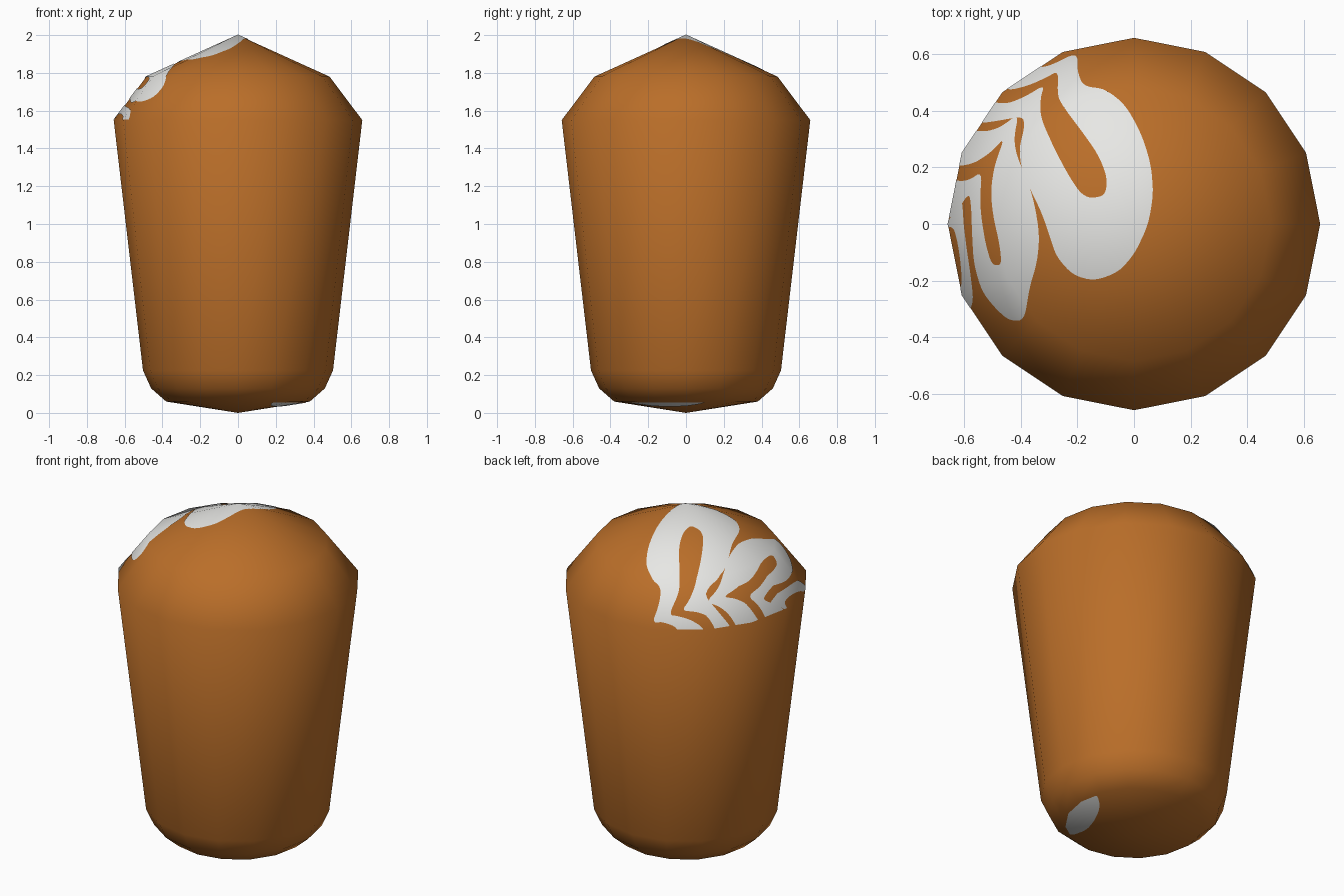
import bpy, bmesh, math

if "Cube" in bpy.data.objects:
    bpy.data.objects.remove(bpy.data.objects["Cube"])

SIDES = 16


def material(name, rgb):
    m = bpy.data.materials.new(name)
    m.diffuse_color = (*rgb, 1)
    m.use_nodes = True
    m.node_tree.nodes["Principled BSDF"].inputs["Base Color"].default_value = m.diffuse_color
    return m


ORANGE = material("burnt orange", (0.49, 0.156, 0.022))
WHITE = material("off white", (0.80, 0.80, 0.78))


def add_object(name, bm, mat):
    bmesh.ops.recalc_face_normals(bm, faces=bm.faces)
    me = bpy.data.meshes.new(name)
    bm.to_mesh(me)
    bm.free()
    ob = bpy.data.objects.new(name, me)
    me.materials.append(mat)
    bpy.context.collection.objects.link(ob)
    return ob


# Body: a 16-sided turned profile (radius, height) closed by two shallow cones
profile = [(0.38, 0.06), (0.46, 0.13), (0.503, 0.225), (0.658, 1.55), (0.485, 1.78)]
bm = bmesh.new()
rings = [[bm.verts.new((r * math.cos(2 * math.pi * i / SIDES),
                        r * math.sin(2 * math.pi * i / SIDES), z))
          for i in range(SIDES)] for r, z in profile]
bottom, top = bm.verts.new((0, 0, 0)), bm.verts.new((0, 0, 2))
for i in range(SIDES):
    j = (i + 1) % SIDES
    for a, b in zip(rings, rings[1:]):
        bm.faces.new((a[i], a[j], b[j], b[i]))
    bm.faces.new((bottom, rings[0][j], rings[0][i]))
    bm.faces.new((top, rings[-1][i], rings[-1][j]))
for f in bm.faces:
    f.smooth = True
body = add_object("body", bm, ORANGE)


def rounded(pts, times=2):
    # corner cutting turns a coarse outline into a soft one
    for _ in range(times):
        out = []
        for p, q in zip(pts, pts[1:] + pts[:1]):
            for t in (0.22, 0.78):
                out.append((p[0] + (q[0] - p[0]) * t, p[1] + (q[1] - p[1]) * t))
        pts = out
    return pts


def painted(name, outline, z0, z1, side):
    """Thin plate on the body surface inside an outline seen from above (in 1/100)."""
    bm = bmesh.new()
    face = bm.faces.new([bm.verts.new((x / 100, y / 100, z0)) for x, y in rounded(outline)])
    new = bmesh.ops.extrude_face_region(bm, geom=[face])["geom"]
    bmesh.ops.translate(bm, verts=[v for v in new if isinstance(v, bmesh.types.BMVert)],
                        vec=(0, 0, z1 - z0))
    cutter = add_object(name + "_cutter", bm, WHITE)
    cutter.hide_render = True
    plate = bpy.data.objects.new(name, body.data.copy())
    bpy.context.collection.objects.link(plate)
    mod = plate.modifiers.new("cut", 'BOOLEAN')
    mod.operation, mod.solver, mod.object = 'INTERSECT', 'EXACT', cutter
    dg = bpy.context.evaluated_depsgraph_get()
    me = bpy.data.meshes.new_from_object(plate.evaluated_get(dg))
    plate.modifiers.clear()
    bpy.data.objects.remove(cutter)
    # keep only the outer skin and lift it slightly
    bm = bmesh.new()
    bm.from_mesh(me)
    bm.normal_update()
    drop = [f for f in bm.faces if f.normal.z * side < 0.3
            or (side < 0 and f.normal.z > -0.9)]
    bmesh.ops.delete(bm, geom=drop, context='FACES')
    bmesh.ops.triangulate(bm, faces=bm.faces)
    bm.normal_update()
    for v, n in [(v, v.normal.copy()) for v in bm.verts]:
        v.co += n * 0.003
    for f in bm.faces:
        f.smooth = True
        f.material_index = 0
    bm.to_mesh(me)
    bm.free()
    me.materials.clear()
    me.materials.append(WHITE)
    plate.data = me
    # shade the plate like the body below it
    dt = plate.modifiers.new("normals", 'DATA_TRANSFER')
    dt.object = body
    dt.use_loop_data = True
    dt.data_types_loops = {'CUSTOM_NORMAL'}
    dt.loop_mapping = 'POLYINTERP_NEAREST'


# Large loop of the leaf pattern
big_loop = [
    (-48, 49), (-36, 60), (-33.5, 55), (-29, 56), (-20, 60.5), (-20, 54), (-18, 48.5),
    (-10, 47.5), (-3, 42), (2.5, 32), (6, 21), (6.8, 10.5), (5, 0), (0.2, -10.5),
    (-5.6, -17), (-14, -20), (-21.5, -18), (-27.3, -11.5), (-29.6, -4.6), (-32.5, 4),
    (-37.4, 14), (-40, 21), (-40.3, 27), (-38.5, 34), (-39, 38), (-47, 36.5), (-55, 35.3),
    (-60, 38), (-55, 47), (-49.2, 42.7), (-44, 42.5), (-38, 45), (-31.5, 49), (-33, 44),
    (-32.8, 37), (-28, 26.5), (-23.3, 17.6), (-19, 11), (-15.5, 9), (-10, 10),
    (-9.4, 16.5), (-12.7, 24.7), (-19, 33.5), (-24.3, 40.5), (-27, 45), (-26.5, 54),
    (-31, 51.5), (-37, 48.8), (-44, 47)]
# Middle loop
mid_loop = [
    (-61, 34), (-53, 32.3), (-47, 34), (-40.5, 39), (-42.3, 30), (-41, 23), (-37.7, 16),
    (-35, 7), (-33.3, -3.5), (-34, -13), (-37, -23), (-38.5, -34), (-44, -34), (-49, -29.5),
    (-53.6, -23.6), (-56.4, -14), (-57, -3.5), (-57.3, 6), (-58, 11), (-62, 5), (-66, 1),
    (-70, 2), (-69, 18), (-62, 15), (-58, 15.5), (-53.5, 18.5), (-54.2, 9), (-53.7, 2),
    (-52.2, -7), (-50, -14.5), (-46.5, -14.5), (-47.3, -7), (-49.7, 3.5), (-50.4, 12),
    (-49, 21), (-45.5, 30.5), (-50, 25.5), (-56, 21.5), (-62, 20.3), (-68, 22)]
# Small loop wrapping past the left side
small_loop = [
    (-60.5, 9), (-60, 0), (-59, -8), (-57.5, -18), (-56.5, -27), (-58.5, -32), (-64, -29),
    (-60.5, -22), (-61, -14), (-62, -7), (-63.5, -1), (-67, -1), (-62.5, 5)]
# Single leaf on the underside
under_leaf = [
    (18, -33), (17, -20), (21, -8), (27, 4), (36, 12), (38, 0), (35.5, -15), (28, -27)]

painted("large_leaf_loop", big_loop, 1.552, 2.2, 1)
painted("middle_leaf_loop", mid_loop, 1.552, 2.2, 1)
painted("small_leaf_loop", small_loop, 1.552, 2.2, 1)
painted("underside_leaf", under_leaf, -0.2, 0.0585, -1)
